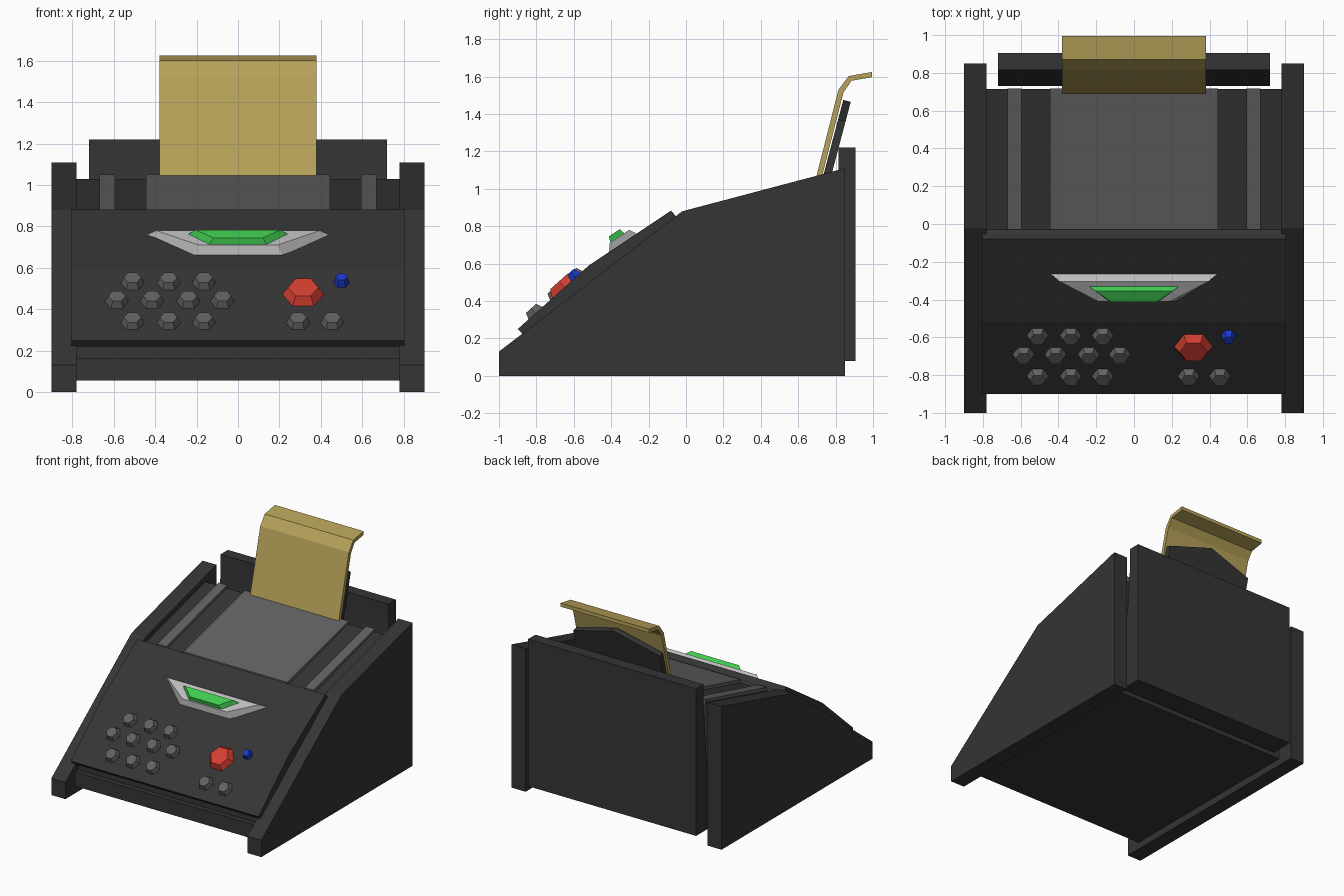
import bpy, bmesh
from math import atan2, cos, sin, tau
from mathutils import Matrix

if "Cube" in bpy.data.objects:
    bpy.data.objects.remove(bpy.data.objects["Cube"])


def material(name, r, g, b):
    m = bpy.data.materials.new(name)
    m.diffuse_color = (r, g, b, 1)
    m.use_nodes = True
    m.node_tree.nodes["Principled BSDF"].inputs["Base Color"].default_value = m.diffuse_color
    return m


dark = material("dark_plastic", 0.035, 0.035, 0.035)
grey = material("grey_plastic", 0.12, 0.12, 0.12)
silver = material("silver", 0.5, 0.5, 0.5)
green = material("screen_green", 0.05, 0.6, 0.08)
red = material("red", 0.65, 0.05, 0.03)
blue = material("blue", 0.01, 0.04, 0.6)
tan = material("paper_tan", 0.47, 0.36, 0.1)


def loft(name, bottom, top, mat, matrix=None):
    """Solid between two matching outlines of 3D points."""
    bm = bmesh.new()
    a = [bm.verts.new(p) for p in bottom]
    b = [bm.verts.new(p) for p in top]
    bm.faces.new(a[::-1])
    bm.faces.new(b)
    n = len(a)
    for i in range(n):
        j = (i + 1) % n
        bm.faces.new((a[i], a[j], b[j], b[i]))
    bmesh.ops.recalc_face_normals(bm, faces=bm.faces)
    me = bpy.data.meshes.new(name)
    bm.to_mesh(me)
    bm.free()
    me.materials.append(mat)
    ob = bpy.data.objects.new(name, me)
    bpy.context.collection.objects.link(ob)
    if matrix:
        ob.matrix_world = matrix
    return ob


def side_profile(name, yz, x0, x1, mat):
    """Extrude a (y, z) profile across x."""
    return loft(name, [(x0, y, z) for y, z in yz], [(x1, y, z) for y, z in yz], mat)


def on_slope(x, y, z, angle):
    return Matrix.Translation((x, y, z)) @ Matrix.Rotation(angle, 4, 'X')


# Side panels
panel = [(-1, 0), (0.85, 0), (0.85, 1.11), (-0.02, 0.88), (-1, 0.13)]
for side, s in (("left", -1), ("right", 1)):
    side_profile(side + "_side_panel", panel, s * 0.78, s * 0.9, dark)

# Main body between the side panels, with a recess under the control plate
side_profile("body", [(-0.88, 0.055), (0.715, 0.055), (0.715, 1.03), (-0.03, 0.835),
                      (-0.06, 0.85), (-0.84, 0.25), (-0.84, 0.165), (-0.88, 0.165)],
             -0.78, 0.78, dark)

# Back panel with slanted inner face
side_profile("back_panel", [(0.73, 0.08), (0.905, 0.08), (0.905, 1.22), (0.815, 1.22),
                            (0.815, 1.08)], -0.72, 0.72, dark)

# Bent control plate
side_profile("control_plate", [(-0.9, 0.25), (-0.52, 0.59), (-0.08, 0.883),
                               (-0.05, 0.85), (-0.87, 0.22)], -0.805, 0.805, dark)

# Raised lid and rails on the sloping top
lid = [(-0.03, 0.82), (0.718, 1.01), (0.718, 1.052), (-0.03, 0.862)]
for name, x0, x1 in (("lid", -0.445, 0.445), ("left_rail", -0.67, -0.595),
                     ("right_rail", 0.595, 0.67)):
    side_profile(name, lid, x0, x1, grey)

# Curled paper sheet
side_profile("paper", [(0.68, 1.0), (0.815, 1.53), (0.87, 1.603), (0.995, 1.625),
                       (0.995, 1.597), (0.885, 1.578), (0.842, 1.515), (0.71, 1.0)],
             -0.38, 0.38, tan)

# Peaked paper support behind the sheet
support = [(-0.37, 1.0), (0.37, 1.0), (0.37, 1.37), (0, 1.475), (-0.37, 1.37)]
loft("paper_support", [(x, 0.715 + (z - 1) * 0.265, z) for x, z in support],
     [(x, 0.755 + (z - 1) * 0.265, z - 0.01) for x, z in support], dark)

# Display bezel and screen on the upper slope
upper = atan2(0.293, 0.44)


def display(name, base, top, h0, h1, mat):
    def ring(t, h):
        v0, v1, w0, w1 = t
        return [(-w0, v0, h), (w0, v0, h), (w1, v1, h), (-w1, v1, h)]
    loft(name, ring(base, h0), ring(top, h1), mat, on_slope(0, -0.3, 0.735, upper))


display("display_bezel", (-0.14, 0.05, 0.22, 0.455), (-0.105, 0.022, 0.19, 0.395),
        -0.01, 0.04, silver)
display("display_screen", (-0.1, -0.008, 0.14, 0.245), (-0.088, -0.018, 0.12, 0.205),
        0.035, 0.071, green)

# Hexagonal buttons on the lower slope
lower = atan2(0.34, 0.38)


def button(name, x, y, r, h, mat):
    def ring(rad, z):
        return [(rad * cos(i * tau / 6), rad * sin(i * tau / 6), z) for i in range(6)]
    z = 0.59 + (y + 0.52) * 0.34 / 0.38
    loft(name, ring(r, -0.005), ring(r * 0.7, h), mat, on_slope(x, y, z, lower))


rows = [(-0.59, (-0.51, -0.335, -0.165)),
        (-0.69, (-0.585, -0.415, -0.24, -0.075)),
        (-0.805, (-0.51, -0.335, -0.165, 0.29, 0.455))]
for r, (y, xs) in enumerate(rows):
    for c, x in enumerate(xs):
        button(f"key_{r + 1}_{c + 1}", x, y, 0.06, 0.035, grey)
button("red_button", 0.315, -0.65, 0.105, 0.043, red)
button("blue_button", 0.5, -0.59, 0.04, 0.04, blue)
